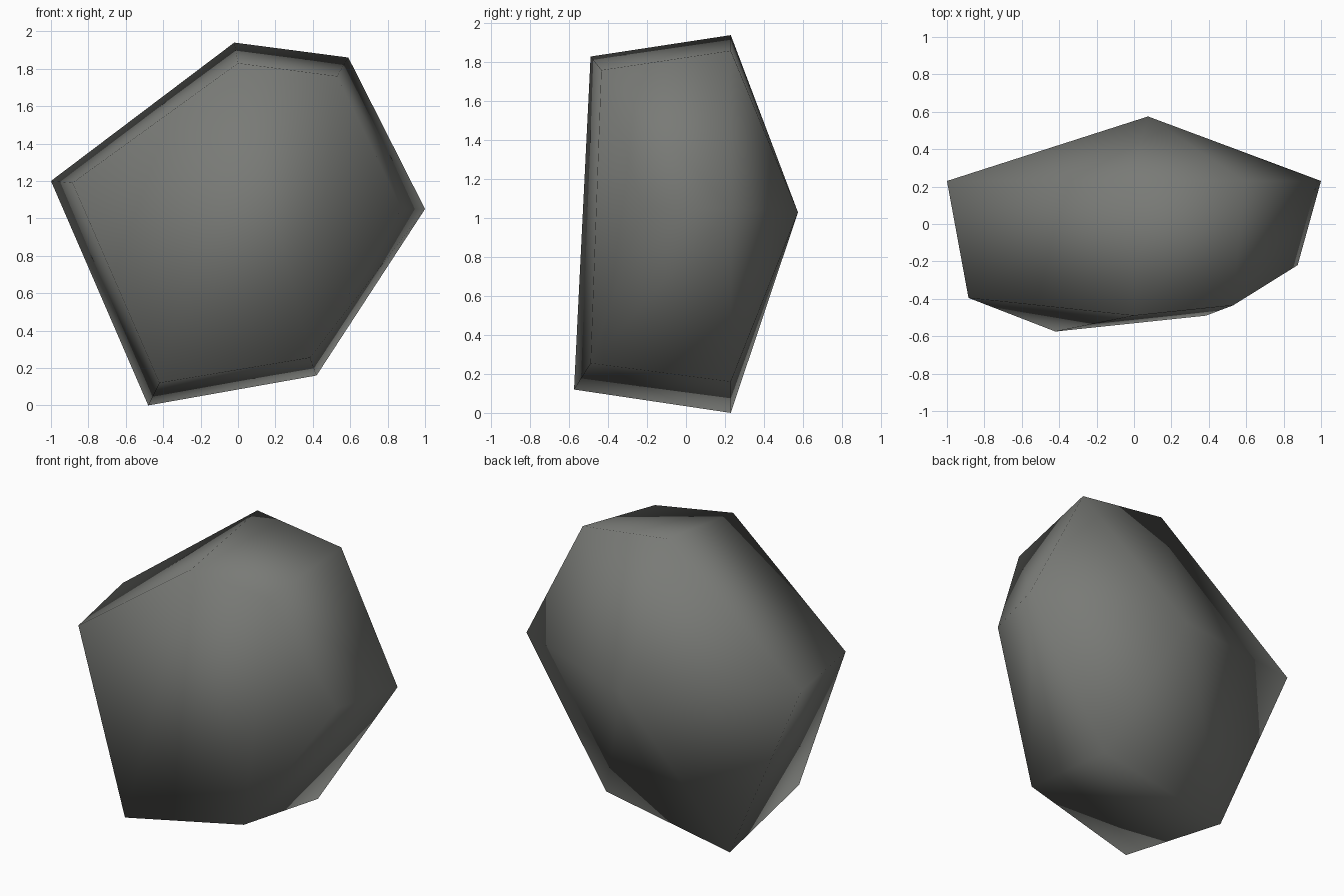
import bpy, bmesh

if "Cube" in bpy.data.objects:
    bpy.data.objects.remove(bpy.data.objects["Cube"])

# Matte grey stone
mat = bpy.data.materials.new("stone grey")
mat.diffuse_color = (0.19, 0.195, 0.182, 1)
mat.use_nodes = True
mat.node_tree.nodes["Principled BSDF"].inputs["Base Color"].default_value = mat.diffuse_color

# Widest hexagonal rim (x, z), all at one depth
RIM_Y = 0.23
rim = [(-0.02, 1.94), (0.59, 1.86), (1.0, 1.05), (0.42, 0.16), (-0.48, 0.0), (-1.0, 1.2)]
# Chipped front facet corners
front = [(0.0, -0.49, 1.83), (0.53, -0.435, 1.76), (0.875, -0.22, 1.05),
         (0.385, -0.49, 0.255), (-0.42, -0.575, 0.12), (-0.885, -0.395, 1.19)]
# Back peak
peak = (0.075, 0.575, 1.03)

# Convex faceted rock, shaded smooth
bm = bmesh.new()
for p in [(x, RIM_Y, z) for x, z in rim] + front + [peak]:
    bm.verts.new(p)
bmesh.ops.convex_hull(bm, input=bm.verts[:])
bmesh.ops.recalc_face_normals(bm, faces=bm.faces[:])
for f in bm.faces:
    f.smooth = True
me = bpy.data.meshes.new("rock")
bm.to_mesh(me)
bm.free()
me.materials.append(mat)
rock = bpy.data.objects.new("rock", me)
bpy.context.collection.objects.link(rock)
